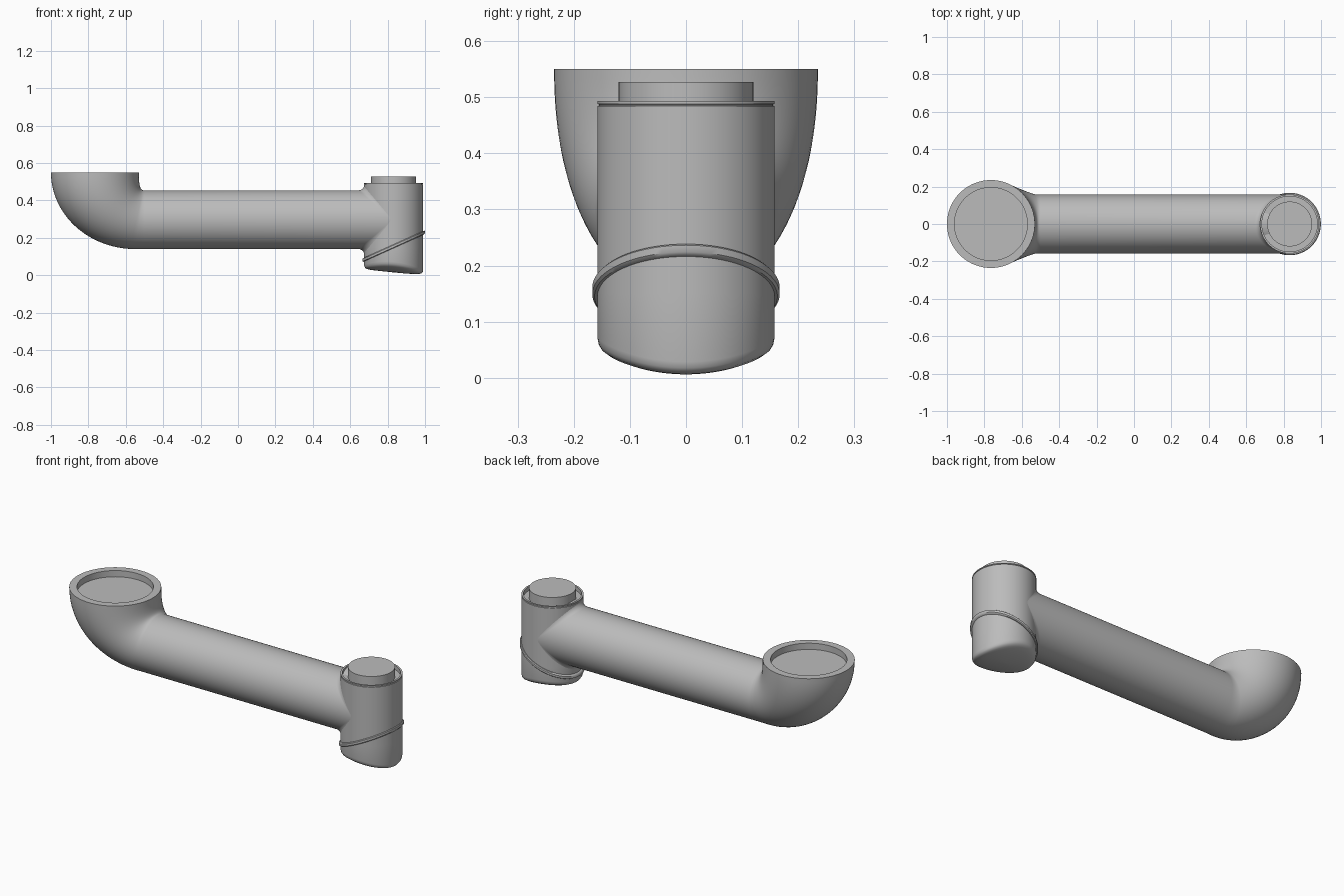
import bpy, bmesh
from math import cos, sin, pi, sqrt, radians

old = bpy.data.objects.get("Cube")
if old:
    bpy.data.objects.remove(old, do_unlink=True)

grey = bpy.data.materials.new("grey_metal")
grey.use_nodes = True
grey.diffuse_color = (0.5, 0.5, 0.5, 1)
grey.node_tree.nodes["Principled BSDF"].inputs["Base Color"].default_value = (0.5, 0.5, 0.5, 1)

SEG = 72
ANGLES = [2 * pi * i / SEG for i in range(SEG)]
TUBE_R, TUBE_Z = 0.157, 0.297
POST_R, POST_X = 0.158, 0.832
TILT = 0.45


def loft(name, rings, closed=False):
    """Skin a list of rings; cap the ends, or join last to first when closed."""
    bm = bmesh.new()
    rows = [[bm.verts.new(p) for p in ring] for ring in rings]
    pairs = list(zip(rows, rows[1:]))
    if closed:
        pairs.append((rows[-1], rows[0]))
    else:
        bm.faces.new(rows[0])
        bm.faces.new(rows[-1])
    for a, b in pairs:
        for i in range(SEG):
            j = (i + 1) % SEG
            bm.faces.new((a[i], a[j], b[j], b[i]))
    bmesh.ops.recalc_face_normals(bm, faces=bm.faces)
    mesh = bpy.data.meshes.new(name)
    bm.to_mesh(mesh)
    bm.free()
    mesh.materials.append(grey)
    ob = bpy.data.objects.new(name, mesh)
    bpy.context.collection.objects.link(ob)
    bpy.ops.object.select_all(action="DESELECT")
    ob.select_set(True)
    bpy.context.view_layer.objects.active = ob
    bpy.ops.object.shade_smooth_by_angle(angle=radians(35))
    return ob


def disc(x, r, z, slope=0):
    """Ring round a vertical axis, optionally sheared along x."""
    return [(x + r * cos(a), r * sin(a), z + slope * r * cos(a)) for a in ANGLES]


def section(outer, inner, width):
    """Elliptical ring spanning two points of the side profile."""
    cx, cz = (outer[0] + inner[0]) / 2, (outer[1] + inner[1]) / 2
    dx, dz = outer[0] - cx, outer[1] - cz
    return [(cx + dx * cos(a), width * sin(a), cz + dz * cos(a)) for a in ANGLES]


# Elbow: recessed cup narrowing and turning into the tube
CUP_X, CUP_R, CUP_Z = -0.765, 0.235, 0.55
elbow = [section((CUP_X - r, z), (CUP_X + r, z), r)
         for r, z in ((0.195, CUP_Z - 0.035), (0.195, CUP_Z))]
STEPS = 24
for k in range(STEPS + 1):
    t = pi / 2 * k / STEPS
    c, s = max(cos(t), 0), sin(t)
    outer = (-0.55 - 0.45 * c, CUP_Z - 0.41 * s)
    inner = (-0.502 - 0.028 * c ** 0.7, CUP_Z - 0.096 * s ** 0.7)
    elbow.append(section(outer, inner, TUBE_R + (CUP_R - TUBE_R) * c))
elbow.append(section((-0.5, TUBE_Z - TUBE_R), (-0.5, TUBE_Z + TUBE_R), TUBE_R))
loft("elbow_cup", elbow)


# Tube with a fillet that follows its saddle joint on the post
def saddle(a, turn):
    y, h = TUBE_R * cos(a), TUBE_R * sin(a)
    fillet = 0.032 * sin(a)
    joint = POST_X - sqrt(POST_R ** 2 - y ** 2)
    x = joint - abs(fillet) * (1 - sin(turn)) + 0.002
    return (x, y, TUBE_Z + h + fillet * (1 - cos(turn)))


tube = [[(-0.5, TUBE_R * cos(a), TUBE_Z + TUBE_R * sin(a)) for a in ANGLES]]
tube += [[saddle(a, pi / 2 * k / 8) for a in ANGLES] for k in range(9)]
tube.append([(POST_X, 0.9 * y, TUBE_Z + 0.9 * (z - TUBE_Z)) for x, y, z in tube[-1]])
loft("arm_tube", tube)


# Post: rounded sloping base, straight wall, recessed rim and raised boss
def base_ring(part, lift):
    ring = []
    for a in ANGLES:
        x, y = POST_R * part * cos(a), POST_R * part * sin(a)
        slope = 0.012 - 0.12 * x
        soft = (slope + sqrt(slope ** 2 + 0.0002)) / 2
        ring.append((POST_X + x, y, soft + 1.3 * y * y + lift))
    return ring


post = [base_ring(p, l) for p, l in (
    (0.02, 0), (0.3, 0), (0.55, 0), (0.75, 0), (0.88, 0.002),
    (0.95, 0.006), (0.985, 0.013), (1, 0.024))]
post += [disc(POST_X, r, z) for r, z in (
    (POST_R, 0.15), (POST_R, 0.484), (0.155, 0.485), (0.155, 0.487),
    (POST_R, 0.488), (POST_R, 0.493), (0.148, 0.493), (0.148, 0.47),
    (0.12, 0.47), (0.12, 0.527))]
loft("joint_post", post)

# Slanted collar round the post
collar = [disc(POST_X, r, z, TILT) for r, z in (
    (0.152, 0.145), (0.163, 0.145), (0.167, 0.149),
    (0.167, 0.161), (0.163, 0.165), (0.152, 0.165))]
loft("slanted_collar", collar, closed=True)
